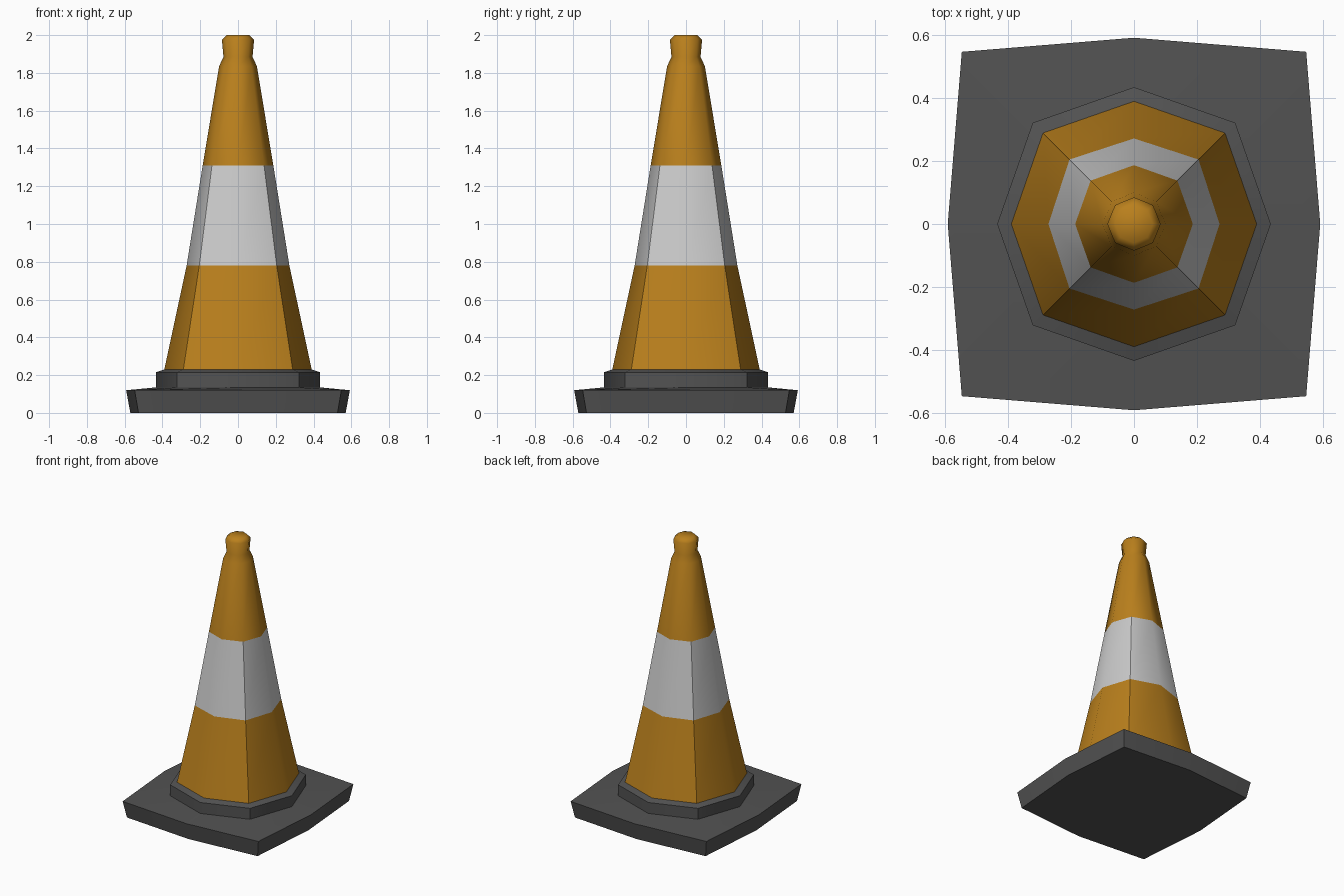
import bpy, bmesh
from math import sin, cos, pi, radians

if "Cube" in bpy.data.objects:
    bpy.data.objects.remove(bpy.data.objects["Cube"])


def material(name, rgb):
    m = bpy.data.materials.new(name)
    m.diffuse_color = (*rgb, 1)
    m.use_nodes = True
    m.node_tree.nodes["Principled BSDF"].inputs["Base Color"].default_value = m.diffuse_color
    return m


def loft(name, rings, mat, cap_bottom=False, cap_top=False):
    """Skin eight-sided rings given as (radius on axes, radius on diagonals, z)."""
    bm = bmesh.new()
    loops = []
    for axis_r, diag_r, z in rings:
        loop = []
        for i in range(8):
            r = diag_r if i % 2 else axis_r
            a = i * pi / 4
            loop.append(bm.verts.new((r * cos(a), r * sin(a), z)))
        loops.append(loop)
    for low, high in zip(loops, loops[1:]):
        for i in range(8):
            j = (i + 1) % 8
            bm.faces.new((low[i], low[j], high[j], high[i]))
    if cap_bottom:
        bm.faces.new(loops[0][::-1])
    if cap_top:
        bm.faces.new(loops[-1])
    mesh = bpy.data.meshes.new(name)
    bm.to_mesh(mesh)
    bm.free()
    mesh.materials.append(mat)
    ob = bpy.data.objects.new(name, mesh)
    bpy.context.collection.objects.link(ob)
    bpy.ops.object.select_all(action='DESELECT')
    ob.select_set(True)
    bpy.context.view_layer.objects.active = ob
    bpy.ops.object.shade_smooth_by_angle(angle=radians(50))
    return ob


orange = material("orange", (0.49, 0.215, 0.012))
white = material("white", (0.8, 0.8, 0.8))
rubber = material("dark_rubber", (0.085, 0.085, 0.085))

# Rings shared by neighbouring parts
foot = (0.39, 0.409, 0.23)
band_low = (0.272, 0.29, 0.78)
band_high = (0.187, 0.195, 1.31)

# Square rubber base with its octagonal collar
loft("base", [(0.57, 0.745, 0), (0.592, 0.774, 0.12),
              (0.435, 0.455, 0.135), (0.435, 0.455, 0.215), foot],
     rubber, cap_bottom=True)

# Lower cone, reflective band, upper cone with grip knob
loft("lower_cone", [foot, band_low], orange)
loft("reflective_band", [band_low, band_high], white)
loft("upper_cone", [band_high, (0.1, 0.1, 1.835), (0.077, 0.077, 1.885),
                    (0.085, 0.085, 1.975), (0.06, 0.06, 2.0)],
     orange, cap_top=True)
